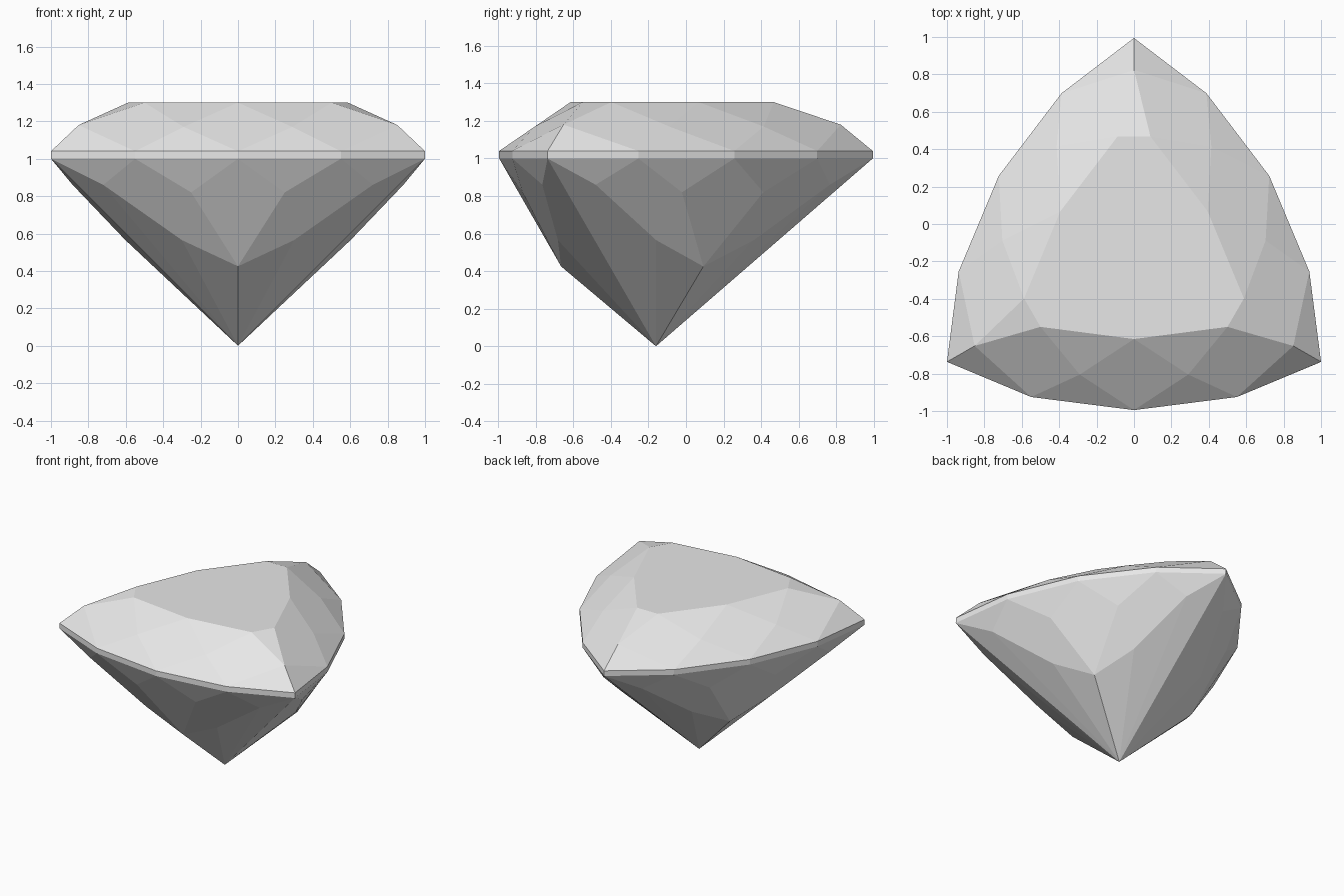
import bpy, bmesh
from math import radians
from mathutils import Vector, Matrix

cube = bpy.data.objects.get("Cube")
if cube:
    bpy.data.objects.remove(cube, do_unlink=True)

# One material for the whole stone
grey = bpy.data.materials.new("light_grey")
grey.use_nodes = True
colour = (0.8, 0.8, 0.8, 1)
grey.diffuse_color = colour
grey.node_tree.nodes["Principled BSDF"].inputs["Base Color"].default_value = colour

BASE, TOP, TABLE = 1.0, 1.04, 1.3    # girdle bottom, girdle top, table heights
CENTRE_Y = -0.16


def spin(p, turns):
    return Matrix.Rotation(radians(120 * turns), 3, "Z") @ Vector(p)


def flip(p):
    return Vector((-p[0], p[1], p[2]))


# Girdle outline of half a side: middle, shoulder, corner
outline = [(0, -0.835), (0.55, -0.765), (1, -0.577)]
low_mid, low_side, low_corner = [(x, y, BASE) for x, y in outline]
top_mid, top_side, top_corner = [(x, y, TOP) for x, y in outline]

# Crown points
table_mid, table_end = (0, -0.455, TABLE), (0.5, -0.39, TABLE)
table_next = spin(flip(table_end), 1)
crown_side, crown_corner = (0.29, -0.645, 1.17), (0.852, -0.492, 1.18)

# Pavilion points
culet, keel = (0, 0, 0), (0, -0.505, 0.425)
pav_side, pav_low, pav_corner = (0.25, -0.71, 0.82), (0.3, -0.522, 0.565), (0.72, -0.605, 0.86)

# Facets mirrored about the middle of each side
half_facets = [
    (low_mid, low_side, top_side, top_mid),
    (low_side, low_corner, top_corner, top_side),
    (top_mid, top_side, crown_side),
    (top_side, top_corner, crown_corner),
    (top_side, crown_corner, table_end, crown_side),
    (table_mid, crown_side, table_end),
    (low_mid, pav_side, low_side),
    (low_side, pav_corner, low_corner),
    (low_side, pav_side, keel, pav_low, pav_corner),
    (keel, culet, pav_low),
    (pav_low, culet, pav_corner),
    (pav_corner, culet, low_corner),
]
# Facets that occur once per side
whole_facets = [
    (top_mid, crown_side, table_mid, flip(crown_side)),
    (low_mid, flip(pav_side), keel, pav_side),
    (table_end, crown_corner, table_next),
]

bm = bmesh.new()


def add_facet(points):
    bm.faces.new([bm.verts.new(p) for p in points])


table = []
for turn in range(3):
    for facet in half_facets:
        add_facet([spin(p, turn) for p in facet])
        add_facet([spin(flip(p), turn) for p in reversed(facet)])
    for facet in whole_facets:
        add_facet([spin(p, turn) for p in facet])
    table += [spin(p, turn) for p in (flip(table_end), table_mid, table_end)]
add_facet(table)

# Weld facets and set the stone in place
bmesh.ops.remove_doubles(bm, verts=bm.verts, dist=0.001)
bmesh.ops.recalc_face_normals(bm, faces=bm.faces)
bmesh.ops.translate(bm, verts=bm.verts, vec=(0, CENTRE_Y, 0))

mesh = bpy.data.meshes.new("cut_gemstone")
bm.to_mesh(mesh)
bm.free()
mesh.materials.append(grey)
gem = bpy.data.objects.new("cut_gemstone", mesh)
bpy.context.collection.objects.link(gem)
